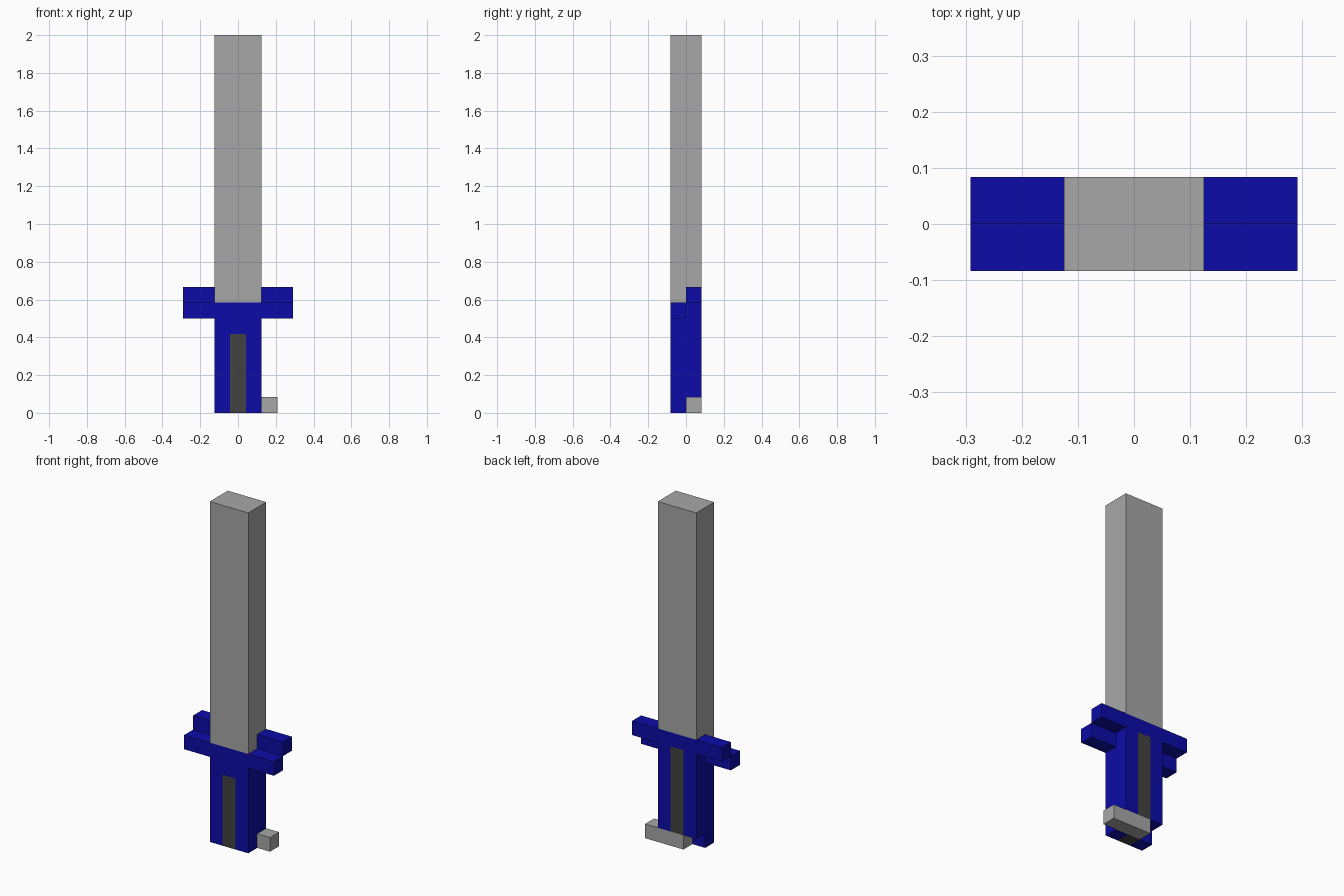
import bpy
import bmesh
from mathutils import Vector

if "Cube" in bpy.data.objects:
    bpy.data.objects.remove(bpy.data.objects["Cube"])

U = 1 / 12  # one block


def material(name, color):
    mat = bpy.data.materials.new(name)
    mat.use_nodes = True
    mat.diffuse_color = (*color, 1)
    mat.node_tree.nodes["Principled BSDF"].inputs["Base Color"].default_value = (*color, 1)
    return mat


steel = material("light grey", (0.386, 0.386, 0.386))
blue = material("deep blue", (0.0037, 0.0037, 0.39))
dark = material("dark grey", (0.054, 0.054, 0.054))


def extrude_profile(name, profile, x0, x1, mats, cuts=(), rule=None):
    """Sweep a (y, z) outline in blocks from x0 to x1, slice it, colour faces by rule."""
    bm = bmesh.new()
    face = bm.faces.new([bm.verts.new((x0, y, z)) for y, z in profile])
    swept = bmesh.ops.extrude_face_region(bm, geom=[face])["geom"]
    verts = [v for v in swept if isinstance(v, bmesh.types.BMVert)]
    bmesh.ops.translate(bm, verts=verts, vec=(x1 - x0, 0, 0))
    for point, normal in cuts:
        geom = bm.verts[:] + bm.edges[:] + bm.faces[:]
        bmesh.ops.bisect_plane(bm, geom=geom, plane_co=point, plane_no=normal)
    bmesh.ops.recalc_face_normals(bm, faces=bm.faces)
    if rule:
        for f in bm.faces:
            f.material_index = rule(f.calc_center_median())
    bmesh.ops.scale(bm, verts=bm.verts, vec=Vector((U, U, U)))
    mesh = bpy.data.meshes.new(name)
    bm.to_mesh(mesh)
    bm.free()
    for m in mats:
        mesh.materials.append(m)
    obj = bpy.data.objects.new(name, mesh)
    bpy.context.collection.objects.link(obj)
    return obj


def bar(name, x0, x1, y, z, mat):
    outline = [(y, z), (y + 1, z), (y + 1, z + 1), (y, z + 1)]
    return extrude_profile(name, outline, x0, x1, [mat])


# Blade, stepped where it sits on the guard
extrude_profile("blade", [(-1, 7), (0, 7), (0, 8), (1, 8), (1, 24), (-1, 24)],
                -1.5, 1.5, [steel])

# Guard: two bars, the rear one a block higher
bar("front_guard", -3.5, 3.5, -1, 6, blue)
bar("back_guard", -3.5, 3.5, 0, 7, blue)

# Grip with a dark centre stripe on both sides
extrude_profile(
    "grip",
    [(-1, 0), (0, 0), (0, 1), (1, 1), (1, 7), (0, 7), (0, 6), (-1, 6)],
    -1.5, 1.5, [blue, dark],
    cuts=[((-0.5, 0, 0), (1, 0, 0)), ((0.5, 0, 0), (1, 0, 0)),
          ((0, 0, 5), (0, 0, 1))],
    rule=lambda c: int(abs(c.x) < 0.45 and (c.y > 0.1 or c.z < 5)))

# Pommel bar, offset to the left at the back
bar("pommel_bar", -0.5, 2.5, 0, 0, steel)
